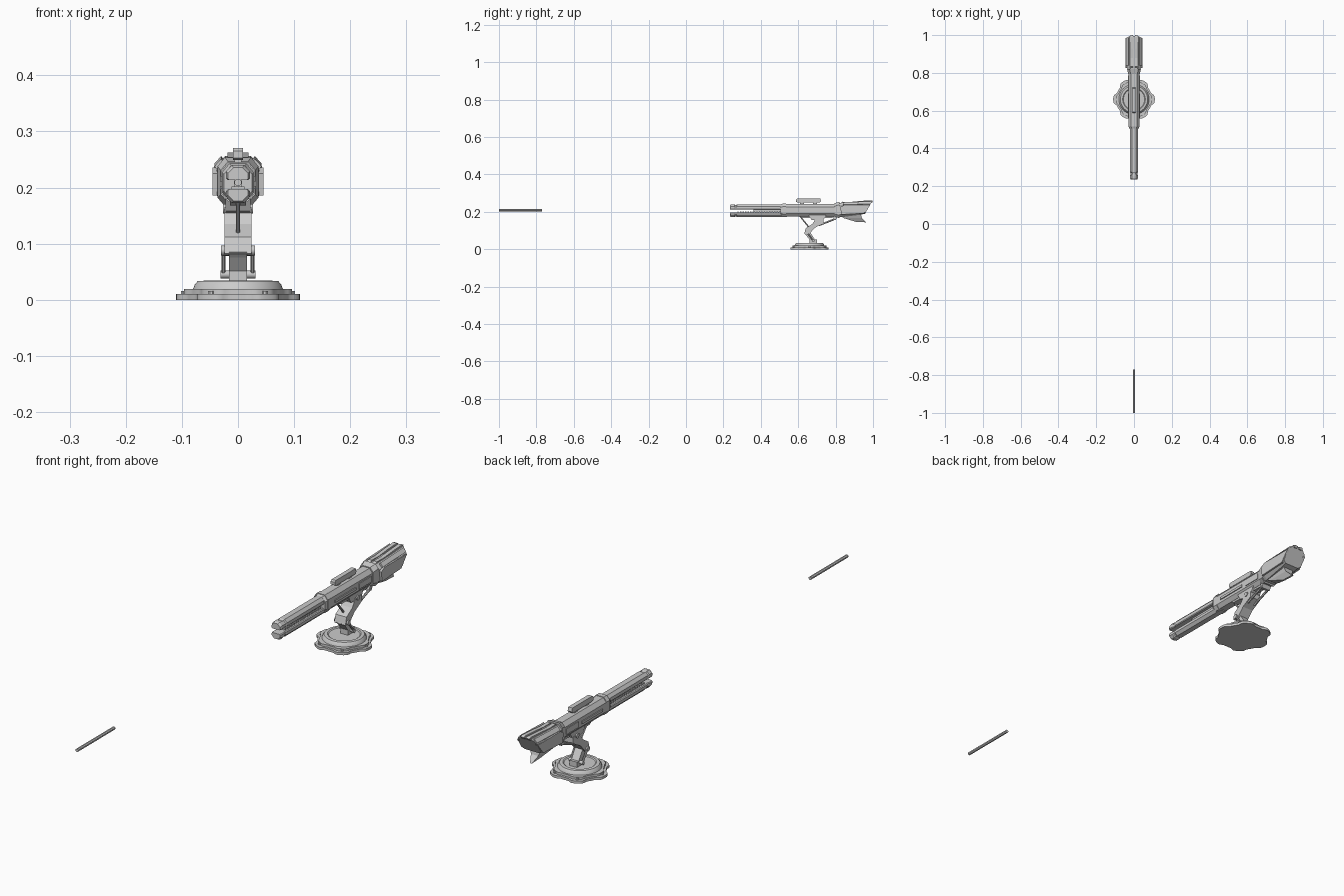
import bpy, bmesh, math
from mathutils import Vector

CY = 0.66  # centre of the stand


def finish(name, bm, smooth=False):
    bmesh.ops.recalc_face_normals(bm, faces=bm.faces)
    me = bpy.data.meshes.new(name)
    bm.to_mesh(me)
    bm.free()
    ob = bpy.data.objects.new(name, me)
    bpy.context.collection.objects.link(ob)
    if smooth:
        bpy.context.view_layer.objects.active = ob
        ob.select_set(True)
        bpy.ops.object.shade_smooth_by_angle(angle=math.radians(35))
        ob.select_set(False)
    return ob


def loft(name, rings, smooth=False):
    """Skin a list of equal-length point rings and cap the ends."""
    bm = bmesh.new()
    vs = [[bm.verts.new(p) for p in r] for r in rings]
    n = len(vs[0])
    for a, b in zip(vs, vs[1:]):
        for i in range(n):
            j = (i + 1) % n
            bm.faces.new((a[i], a[j], b[j], b[i]))
    bm.faces.new(vs[0])
    bm.faces.new(vs[-1])
    return finish(name, bm, smooth)


def plate(name, yz, x0, x1):
    """Side profile (y, z) extruded from x0 to x1."""
    return loft(name, [[(x, y, z) for y, z in yz] for x in (x0, x1)])


def box(name, x0, x1, y0, y1, z0, z1):
    return plate(name, [(y0, z0), (y1, z0), (y1, z1), (y0, z1)], x0, x1)


def section(y, hw, z0, z1, c, d, slant=0.0):
    """Chamfered rectangle at y; c = bottom chamfer, d = top chamfer (x, z)."""
    pts = [(-hw + c[0], z0), (hw - c[0], z0), (hw, z0 + c[1]), (hw, z1 - d[1]),
           (hw - d[0], z1), (-hw + d[0], z1), (-hw, z1 - d[1]), (-hw, z0 + c[1])]
    return [(x, y - slant * (z1 - z) / (z1 - z0), z) for x, z in pts]


def rod(name, p, q, r, n=12):
    p, q = Vector(p), Vector(q)
    rot = (q - p).to_track_quat('Z', 'Y')
    ang = [2 * math.pi * (i + 0.5) / n for i in range(n)]
    return loft(name, [[e + rot @ Vector((r * math.cos(a), r * math.sin(a), 0))
                        for a in ang] for e in (p, q)], True)


def disc(name, levels, n=64, lobes=0.0):
    """Stack of radius / height levels around the stand axis."""
    rings = []
    for r, z in levels:
        ring = []
        for i in range(n):
            a = 2 * math.pi * i / n
            k = r * (1 + lobes * math.tanh(2.5 * math.cos(6 * a)))
            ring.append((k * math.cos(a), CY + k * math.sin(a), z))
        rings.append(ring)
    return loft(name, rings, True)


# Stand base
disc("base_foot", [(0.103, 0), (0.103, 0.01)], 96, 0.07)
disc("base_step", [(0.092, 0.01), (0.092, 0.019)], 96, 0.05)
disc("base_dome", [(0.08, 0.019), (0.077, 0.027), (0.072, 0.033), (0.06, 0.034),
                   (0.056, 0.031)])
for i in range(6):
    a = i * math.pi / 3
    x, y = 0.096 * math.cos(a), CY + 0.096 * math.sin(a)
    rod("base_bolt", (x, y, 0.009), (x, y, 0.016), 0.006, 8)

# Folding support leg
box("base_hinge", -0.016, 0.016, 0.66, 0.70, 0.03, 0.052)
rod("base_pin", (-0.031, 0.68, 0.045), (0.031, 0.68, 0.045), 0.007)
plate("lower_leg", [(0.665, 0.045), (0.69, 0.05), (0.668, 0.085), (0.645, 0.105),
                    (0.632, 0.085), (0.642, 0.075)], -0.016, 0.016)
rod("elbow_pin", (-0.03, 0.648, 0.088), (0.03, 0.648, 0.088), 0.009)
plate("upper_leg", [(0.632, 0.082), (0.655, 0.078), (0.69, 0.115), (0.735, 0.14),
                    (0.735, 0.165), (0.695, 0.165), (0.675, 0.135), (0.64, 0.112)],
      -0.024, 0.024)
for s in (-1, 1):
    rod("lower_strut", (s * 0.026, 0.68, 0.045), (s * 0.026, 0.648, 0.09), 0.004, 8)
    rod("rear_strut", (s * 0.016, 0.71, 0.128), (s * 0.016, 0.80, 0.163), 0.005, 8)
plate("mount_block", [(0.67, 0.158), (0.715, 0.15), (0.74, 0.165), (0.75, 0.185),
                      (0.655, 0.185)], -0.022, 0.022)
rod("mount_pin", (-0.027, 0.71, 0.162), (0.027, 0.71, 0.162), 0.009)
rod("front_piston", (0, 0.61, 0.176), (0, 0.665, 0.108), 0.004, 8)
plate("rear_bracket", [(0.785, 0.158), (0.80, 0.155), (0.815, 0.185), (0.795, 0.185)],
      -0.02, 0.02)

# Twin rails of the barrel, split along the middle
upper = lambda y, k: section(y, 0.021 * k, 0.213, 0.213 + 0.027 * k,
                             (0.003, 0.003), (0.01, 0.011))
lower = lambda y, k: section(y, 0.021 * k, 0.197 - 0.025 * k, 0.197,
                             (0.01, 0.011), (0.003, 0.003))
for nm, f in (("upper_rail", upper), ("lower_rail", lower)):
    loft(nm, [f(0.235, 0.85), f(0.243, 1), f(0.258, 1), f(0.262, 0.9),
              f(0.27, 0.9), f(0.274, 1), f(0.54, 1)])
for i in range(18):
    y = 0.275 + i * 0.0135
    box("rail_tooth", -0.012, 0.012, y, y + 0.007, 0.195, 0.202)
box("rail_core", -0.007, 0.007, 0.36, 0.54, 0.20, 0.216)

# Receiver body
body = lambda y, k: section(y, 0.028 * k, 0.207 - 0.031 * k, 0.207 + 0.036 * k,
                            (0.013, 0.015), (0.013, 0.016))
loft("receiver", [body(0.505, 0.9), body(0.515, 1), body(0.815, 1)])
loft("receiver_front_collar", [body(0.515, 1.06), body(0.535, 1.06)])
loft("receiver_rear_collar", [body(0.795, 1.1), body(0.82, 1.3)])
plate("receiver_underside", [(0.60, 0.178), (0.62, 0.168), (0.78, 0.168), (0.80, 0.178)],
      -0.014, 0.014)
for s in (-1, 1):
    box("side_rib", s * 0.026, s * 0.032, 0.56, 0.69, 0.202, 0.212)
    box("side_panel", s * 0.026, s * 0.031, 0.71, 0.785, 0.197, 0.22)

# Sight on top
plate("sight", [(0.588, 0.253), (0.598, 0.249), (0.715, 0.249), (0.722, 0.256),
                (0.718, 0.27), (0.594, 0.27), (0.588, 0.265)], -0.009, 0.009)
for y in (0.61, 0.68):
    box("sight_foot", -0.006, 0.006, y, y + 0.02, 0.24, 0.251)

# Flared rear housing with slanted end
loft("rear_housing", [
    section(0.812, 0.034, 0.174, 0.246, (0.014, 0.012), (0.016, 0.016)),
    section(0.835, 0.038, 0.172, 0.249, (0.014, 0.014), (0.017, 0.018)),
    section(0.93, 0.042, 0.184, 0.252, (0.012, 0.01), (0.02, 0.018)),
    section(0.995, 0.043, 0.19, 0.256, (0.012, 0.008), (0.02, 0.018), 0.038)])
for s in (-1, 1):
    plate("side_armour", [(0.83, 0.186), (0.95, 0.192), (0.985, 0.235), (0.845, 0.236),
                          (0.825, 0.225)], s * 0.036, s * 0.0455)
    # raised slats on the top shoulders
    loft("shoulder_slat", [[(s * x, y, z + dz) for x, z in
                            ((0.026, 0.245), (0.038, 0.233), (0.042, 0.238), (0.03, 0.251))]
                           for y, dz in ((0.84, 0), (0.985, 0.005))])
    plate("top_slat", [(0.825, 0.243), (0.835, 0.254), (0.88, 0.253), (0.93, 0.258),
                       (0.99, 0.262), (1.0, 0.258), (0.995, 0.25)], s * 0.004, s * 0.019)

# Fin under the rear
loft("rear_fin", [[(s * w, y, z) for s, w, y, z in
                   ((-1, 0.024, 0.825, 0.178), (1, 0.024, 0.825, 0.178),
                    (1, 0.024, 0.935, 0.19), (-1, 0.024, 0.935, 0.19))],
                  [(-0.018, 0.845, 0.166), (0.018, 0.845, 0.166),
                   (0.016, 0.94, 0.168), (-0.016, 0.94, 0.168)],
                  [(-0.004, 0.91, 0.146), (0.004, 0.91, 0.146),
                   (0.004, 0.963, 0.144), (-0.004, 0.963, 0.144)]])

# Separate dart in front of the muzzle
rod("dart", (0, -1.0, 0.209), (0, -0.77, 0.209), 0.0065, 8)
